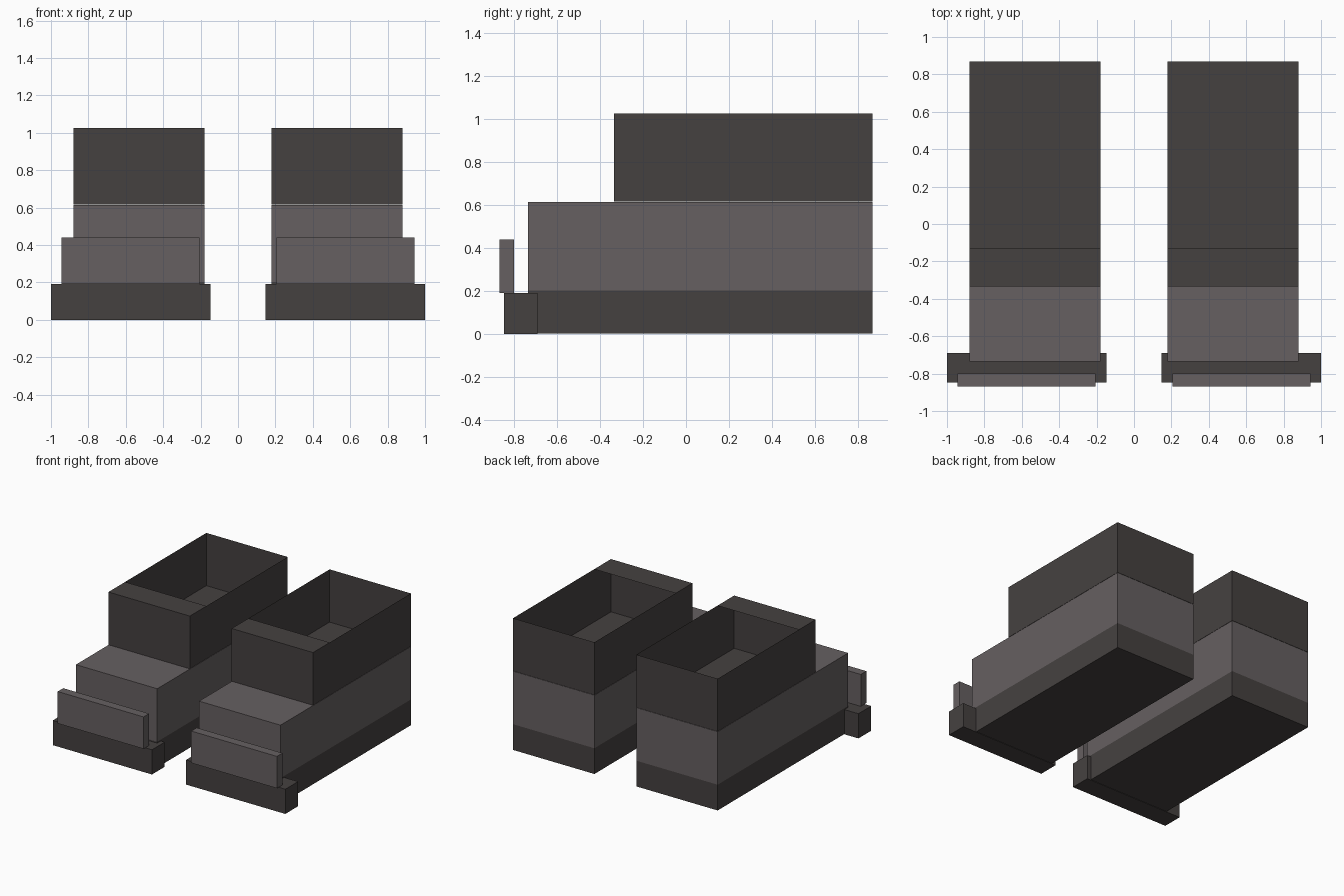
import bpy
import bmesh

cube = bpy.data.objects.get("Cube")
if cube:
    bpy.data.objects.remove(cube, do_unlink=True)


def make_material(name, rgb):
    mat = bpy.data.materials.new(name)
    mat.use_nodes = True
    color = (*rgb, 1.0)
    mat.diffuse_color = color
    mat.node_tree.nodes["Principled BSDF"].inputs["Base Color"].default_value = color
    return mat


dark = make_material("dark_leather", (0.060, 0.053, 0.051))
light = make_material("grey_leather", (0.133, 0.117, 0.120))


def box(name, side, mat, x, y, z, opening=None):
    """Box between x, y and z ranges; opening = y where an open top begins."""
    xs = sorted(side * v for v in x)
    bm = bmesh.new()
    bmesh.ops.create_cube(bm, size=1)
    for v in bm.verts:
        v.co = [r[0] if c < 0 else r[1] for c, r in zip(v.co, (xs, y, z))]
    if opening is not None:
        top = [f for f in bm.faces if f.normal.z > 0.9]
        bmesh.ops.delete(bm, geom=top, context="FACES_ONLY")
        # Flat strip over the front of the open top
        strip = [(xs[0], y[0]), (xs[1], y[0]), (xs[1], opening), (xs[0], opening)]
        bm.faces.new([bm.verts.new((px, py, z[1])) for px, py in strip])
        # The inner floor faces up into the opening
        bm.normal_update()
        for f in bm.faces:
            if f.normal.z < -0.9:
                f.normal_flip()
    mesh = bpy.data.meshes.new(name)
    bm.to_mesh(mesh)
    bm.free()
    mesh.materials.append(mat)
    obj = bpy.data.objects.new(name, mesh)
    bpy.context.scene.collection.objects.link(obj)


body_x = (0.18, 0.88)
for label, side in (("left", 1), ("right", -1)):
    # Sole and foot
    box(label + "_sole", side, dark, body_x, (-0.735, 0.868), (0.003, 0.203))
    box(label + "_foot", side, light, body_x, (-0.735, 0.868), (0.203, 0.615))
    # Hollow ankle shaft
    box(label + "_shaft", side, dark, body_x, (-0.335, 0.868), (0.617, 1.027),
        opening=-0.13)
    # Toe bumper and upright toe guard
    box(label + "_toe_bumper", side, dark, (0.147, 1.0), (-0.847, -0.69), (0.0, 0.192))
    box(label + "_toe_guard", side, light, (0.205, 0.943), (-0.868, -0.80), (0.192, 0.44))
